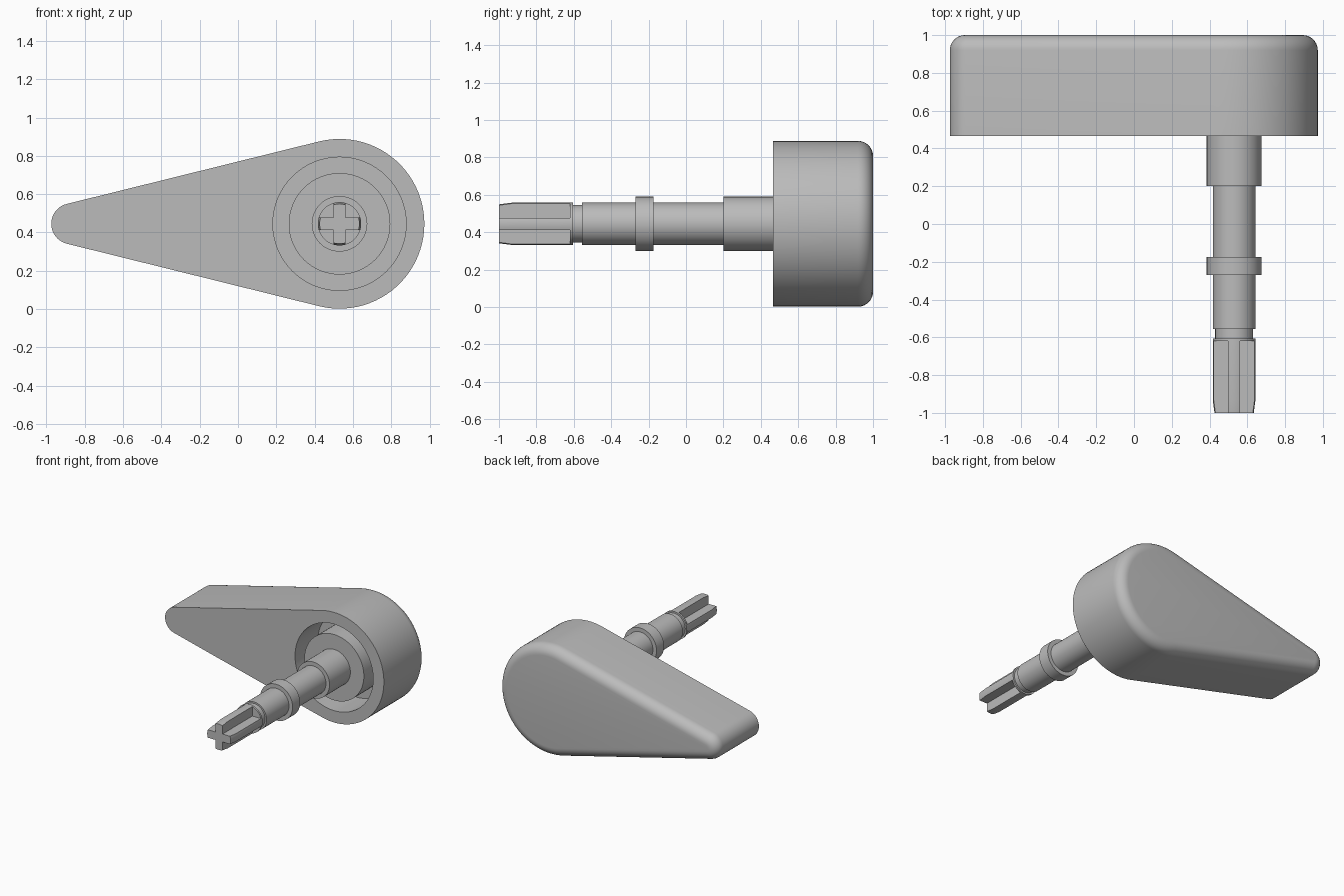
import bpy, bmesh
from math import sin, cos, pi, asin, sqrt

cube = bpy.data.objects.get("Cube")
if cube:
    bpy.data.objects.remove(cube, do_unlink=True)

AX, AZ = 0.53, 0.445      # shaft axis
TIP_X = -0.868            # centre of the narrow end
R_BIG, R_TIP, R_HOLE, R_HUB = 0.443, 0.107, 0.348, 0.265
FRONT, BACK, FILLET, FLOOR = 0.465, 1.0, 0.08, 0.75

grey = bpy.data.materials.new("plain grey")
grey.use_nodes = True
grey.diffuse_color = (0.5, 0.5, 0.5, 1)
grey.node_tree.nodes["Principled BSDF"].inputs["Base Color"].default_value = (0.5, 0.5, 0.5, 1)


def finish(name, bm, angle=0.5):
    bmesh.ops.remove_doubles(bm, verts=bm.verts, dist=1e-5)
    bmesh.ops.recalc_face_normals(bm, faces=bm.faces)
    mesh = bpy.data.meshes.new(name)
    bm.to_mesh(mesh)
    bm.free()
    mesh.materials.append(grey)
    ob = bpy.data.objects.new(name, mesh)
    bpy.context.collection.objects.link(ob)
    bpy.ops.object.select_all(action='DESELECT')
    ob.select_set(True)
    bpy.context.view_layer.objects.active = ob
    bpy.ops.object.shade_smooth_by_angle(angle=angle)
    return ob


def ring(bm, points, y):
    return [bm.verts.new((x, y, z)) for x, z in points]


def bridge(bm, a, b):
    n = len(a)
    for i in range(n):
        j = (i + 1) % n
        bm.faces.new((a[i], a[j], b[j], b[i]))


def circle(r, n=64):
    return [(AX + r * cos(2 * pi * i / n), AZ + r * sin(2 * pi * i / n)) for i in range(n)]


def teardrop(inset):
    # two round ends joined by tangent sides
    lean = pi / 2 + asin((R_BIG - R_TIP) / (AX - TIP_X))
    pts = []
    for cx, r, a0, a1, n in ((AX, R_BIG, -lean, lean, 48), (TIP_X, R_TIP, lean, 2 * pi - lean, 20)):
        for i in range(n + 1):
            a = a0 + (a1 - a0) * i / n
            pts.append((cx + (r - inset) * cos(a), AZ + (r - inset) * sin(a)))
    return pts


def loft(bm, sections):
    rings = [ring(bm, pts, y) for pts, y in sections]
    for a, b in zip(rings, rings[1:]):
        bridge(bm, a, b)
    return rings


# Handle: teardrop shell with a rounded back and a round front opening
bm = bmesh.new()
sections = [(teardrop(0), FRONT)]
for i in range(9):
    a = i / 8 * pi / 2
    sections.append((teardrop(FILLET * (1 - cos(a))), BACK - FILLET * (1 - sin(a))))
rings = loft(bm, sections)
bm.faces.new(rings[-1])
hole = ring(bm, circle(R_HOLE), FRONT)
hole_edges = [bm.edges.new((hole[i], hole[i - 1])) for i in range(len(hole))]
rim_edges = [bm.edges.get((rings[0][i], rings[0][i - 1])) for i in range(len(rings[0]))]
bmesh.ops.triangle_fill(bm, edges=hole_edges + rim_edges, use_beauty=True, normal=(0, -1, 0))
# Groove around the hub, continuing from the opening
groove = [hole] + loft(bm, [(circle(R_HOLE), FLOOR), (circle(R_HUB), FLOOR), (circle(R_HUB), FRONT)])
bridge(bm, groove[0], groove[1])
bm.faces.new(groove[-1])
finish("handle", bm)

# Shaft: stepped round rod with collar, ring and neck
bm = bmesh.new()
steps = [(0.145, FRONT, 0.2), (0.113, 0.2, -0.175), (0.145, -0.175, -0.27),
         (0.113, -0.27, -0.555), (0.1, -0.555, -0.605), (0.113, -0.605, -0.62)]
rings = loft(bm, [(circle(r), y) for r, y0, y1 in steps for y in (y0, y1)])
bm.faces.new(rings[0])
bm.faces.new(rings[-1])
finish("shaft", bm)


def cross(r, h=0.032):
    # four arms with rounded ends
    pts = []
    half = asin(h / r)
    for k in range(4):
        a = k * pi / 2
        pts.append((AX + h * sqrt(2) * cos(a - pi / 4), AZ + h * sqrt(2) * sin(a - pi / 4)))
        for i in range(7):
            t = a + half * (i / 3 - 1)
            pts.append((AX + r * cos(t), AZ + r * sin(t)))
    return pts


# Cross-shaped key end with a tapered tip
bm = bmesh.new()
rings = loft(bm, [(cross(0.113), -0.62), (cross(0.113), -0.93), (cross(0.104), -1.0)])
bm.faces.new(rings[0])
bm.faces.new(rings[-1])
finish("cross_key", bm)
